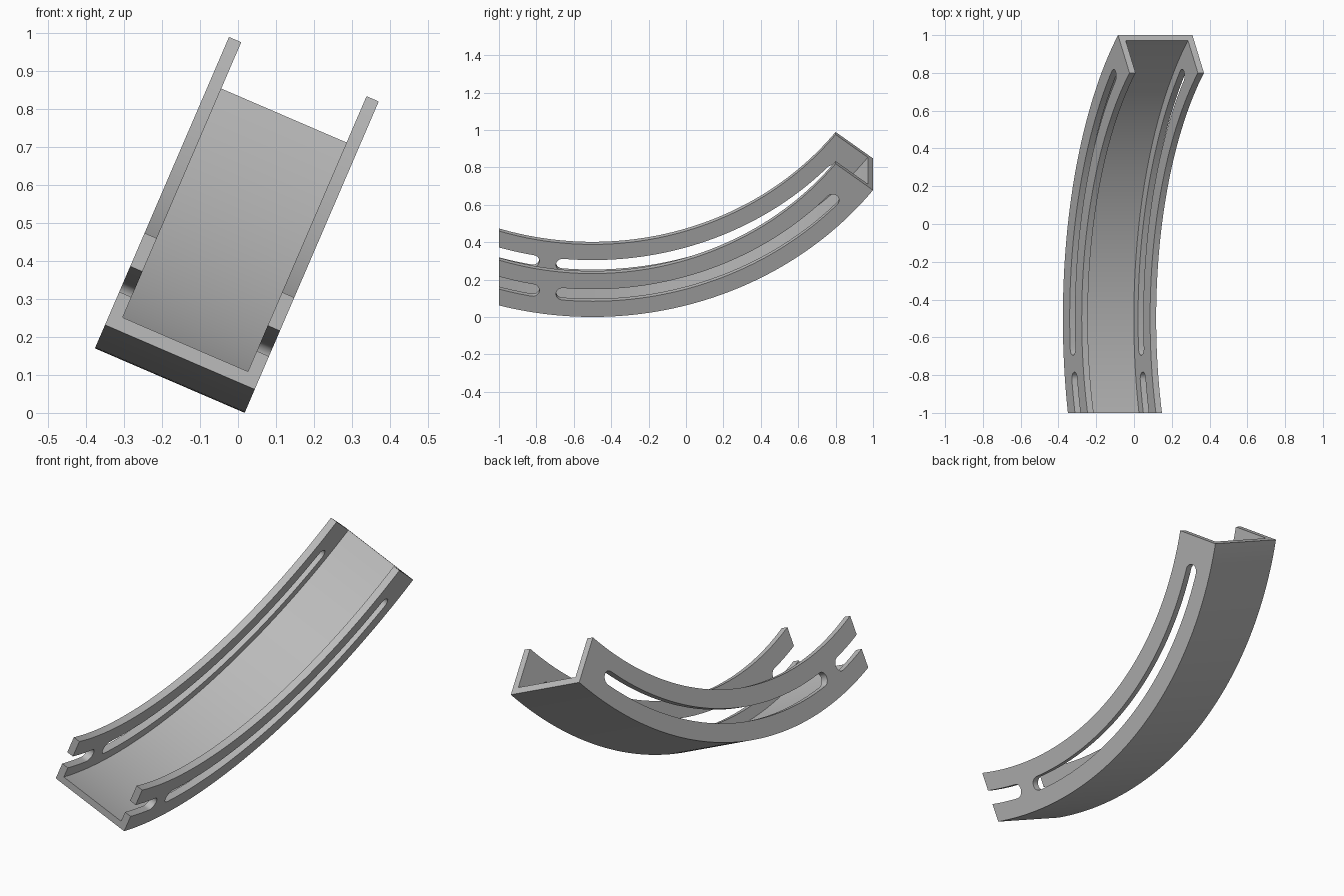
import bpy, bmesh
from math import sin, cos, asin, pi, radians
from mathutils import Matrix

cube = bpy.data.objects.get("Cube")
if cube:
    bpy.data.objects.remove(cube, do_unlink=True)

# Arc and section sizes
R_OUT, HEIGHT, THICK = 1.893, 0.2525, 0.035
CENTRE_Y, BASE = -0.5, 0.007
END = radians(52.4)
LEFT, RIGHT = -0.413, 0.016
SEGMENTS = 64
SLOT_R, SLOT_HALF = R_OUT - HEIGHT / 2, 0.035
TILT = Matrix.Rotation(radians(23.3), 4, 'Y')

grey = bpy.data.materials.new("plain grey")
grey.use_nodes = True
grey.diffuse_color = (0.5, 0.5, 0.5, 1)
grey.node_tree.nodes["Principled BSDF"].inputs["Base Color"].default_value = (0.5, 0.5, 0.5, 1)


def on_arc(x, r, a):
    return (x, CENTRE_Y + r * sin(a), BASE + R_OUT - r * cos(a))


def loft(name, rings):
    """Join matching rings of points into a closed solid."""
    bm = bmesh.new()
    rows = [[bm.verts.new(p) for p in ring] for ring in rings]
    n = len(rows[0])
    for a, b in zip(rows, rows[1:]):
        for i in range(n):
            j = (i + 1) % n
            bm.faces.new((a[i], a[j], b[j], b[i]))
    bm.faces.new(rows[0])
    bm.faces.new(rows[-1])
    bmesh.ops.recalc_face_normals(bm, faces=bm.faces[:])
    bm.transform(TILT)
    mesh = bpy.data.meshes.new(name)
    bm.to_mesh(mesh)
    bm.free()
    mesh.materials.append(grey)
    obj = bpy.data.objects.new(name, mesh)
    bpy.context.collection.objects.link(obj)
    return obj


# U-shaped section swept along the arc, cut square at the front end
r_in, r_floor = R_OUT - HEIGHT, R_OUT - THICK
section = [(LEFT, R_OUT), (RIGHT, R_OUT), (RIGHT, r_in), (RIGHT - THICK, r_in),
           (RIGHT - THICK, r_floor), (LEFT + THICK, r_floor),
           (LEFT + THICK, r_in), (LEFT, r_in)]


def section_ring(t):
    ring = []
    for x, r in section:
        start = asin((-1 - CENTRE_Y) / r)
        ring.append(on_arc(x, r, start + (END - start) * t))
    return ring


channel = loft("curved_channel", [section_ring(i / SEGMENTS) for i in range(SEGMENTS + 1)])


# Round-ended slots following the arc, cut through both walls
def slot_outline(x, a0, a1, steps):
    pts = [(SLOT_R + SLOT_HALF, a0 + (a1 - a0) * i / steps) for i in range(steps + 1)]
    for i in range(1, 12):
        k = pi * i / 12
        pts.append((SLOT_R + SLOT_HALF * cos(k), a1 + SLOT_HALF * sin(k) / SLOT_R))
    pts += [(SLOT_R - SLOT_HALF, a1 + (a0 - a1) * i / steps) for i in range(steps + 1)]
    for i in range(1, 12):
        k = pi * i / 12
        pts.append((SLOT_R - SLOT_HALF * cos(k), a0 - SLOT_HALF * sin(k) / SLOT_R))
    return [on_arc(x, r, a) for r, a in pts]


for name, a0, a1, steps in (("long_slot_cutter", -5.2, 46.6, 48),
                            ("end_slot_cutter", -22, -10.4, 12)):
    cutter = loft(name, [slot_outline(x, radians(a0), radians(a1), steps)
                         for x in (LEFT - 0.1, RIGHT + 0.1)])
    cutter.hide_render = True
    cutter.hide_set(True)
    cut = channel.modifiers.new(name, 'BOOLEAN')
    cut.operation, cut.solver, cut.object = 'DIFFERENCE', 'EXACT', cutter

# Bake the cuts, drop the cutters, smooth the curved faces
bpy.ops.object.select_all(action='DESELECT')
bpy.context.view_layer.objects.active = channel
channel.select_set(True)
for mod in list(channel.modifiers):
    cutter = mod.object
    bpy.ops.object.modifier_apply(modifier=mod.name)
    bpy.data.objects.remove(cutter, do_unlink=True)
bpy.ops.object.shade_smooth_by_angle(angle=radians(30))
